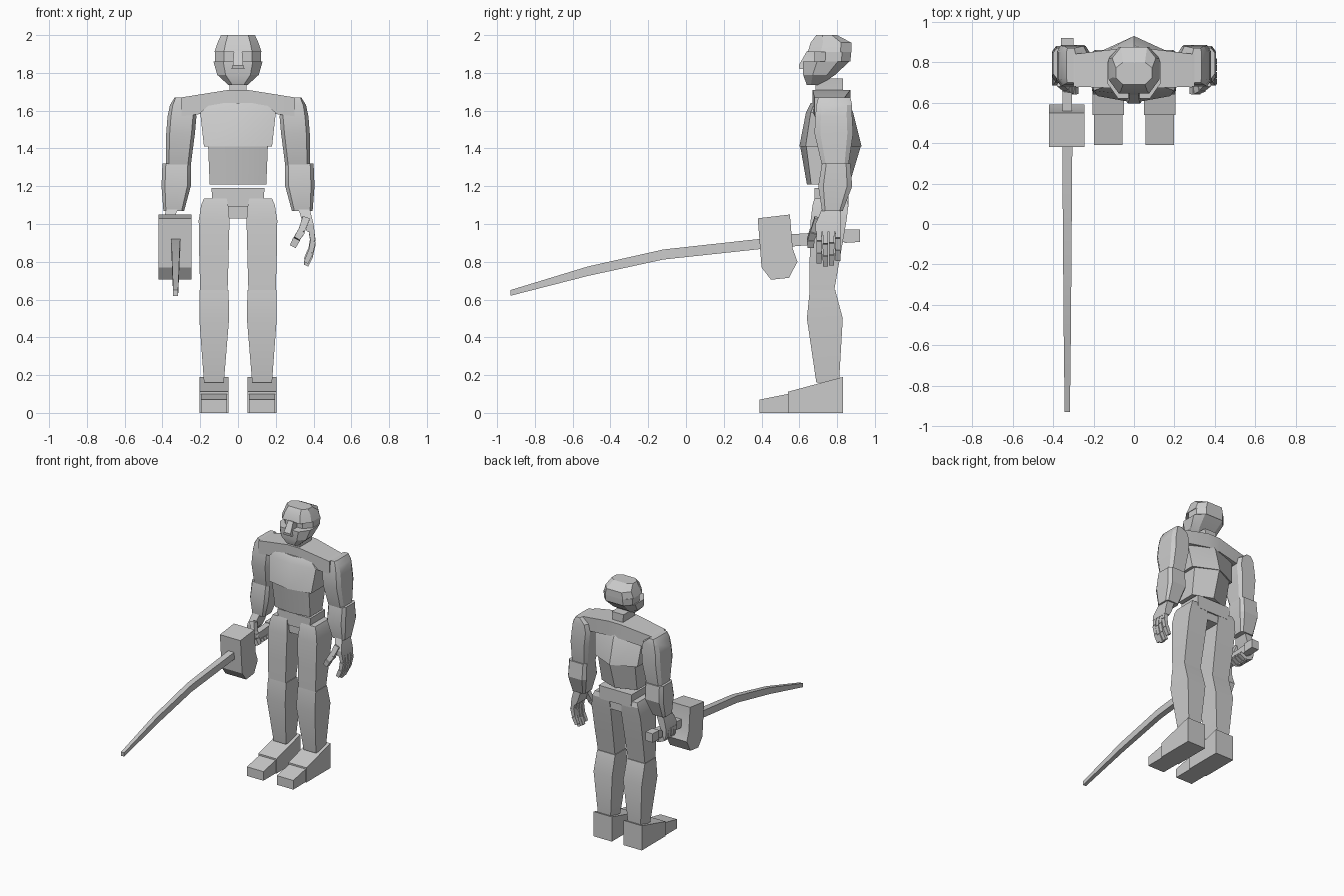
import bpy
import bmesh
import math
from mathutils import Vector

# Remove the default cube
cube = bpy.data.objects.get("Cube")
if cube:
    bpy.data.objects.remove(cube, do_unlink=True)

# Single clay colour
grey = bpy.data.materials.new("plain grey")
grey.use_nodes = True
GREY_COLOUR = (0.6, 0.6, 0.6, 1.0)
grey.diffuse_color = GREY_COLOUR
grey.node_tree.nodes["Principled BSDF"].inputs["Base Color"].default_value = GREY_COLOUR

# Cross-section outlines inside a unit square
SQUARE = [(0, 0), (1, 0), (1, 1), (0, 1)]
CUT = [(.12, 0), (.88, 0), (1, .15), (1, .85), (.88, 1), (.12, 1), (0, .85), (0, .15)]
RIDGED = [(0, .1), (.5, 0), (1, .1), (1, .75), (.5, 1), (0, .75)]
SKULL = [(.2, 0), (.8, 0), (1, .3), (1, .75), (.8, 1), (.2, 1), (0, .75), (0, .3)]


def finish(name, bm):
    """Turn a bmesh into a shaded object with the shared material."""
    bmesh.ops.recalc_face_normals(bm, faces=bm.faces)
    mesh = bpy.data.meshes.new(name)
    bm.to_mesh(mesh)
    bm.free()
    mesh.materials.append(grey)
    obj = bpy.data.objects.new(name, mesh)
    bpy.context.collection.objects.link(obj)
    bpy.ops.object.select_all(action='DESELECT')
    obj.select_set(True)
    bpy.context.view_layer.objects.active = obj
    bpy.ops.object.shade_smooth_by_angle(angle=math.radians(20))
    return obj


def skin(bm, rings):
    """Bridge successive point rings and cap both ends."""
    loops = [[bm.verts.new(point) for point in ring] for ring in rings]
    count = len(loops[0])
    for lower, upper in zip(loops, loops[1:]):
        for i in range(count):
            j = (i + 1) % count
            bm.faces.new((lower[i], lower[j], upper[j], upper[i]))
    bm.faces.new(loops[0][::-1])
    bm.faces.new(loops[-1])


def upright(name, levels, outline=SQUARE, side=1):
    """Loft along z; each level is (z, x min, x max, y min, y max)."""
    bm = bmesh.new()
    skin(bm, [[(side * (x0 + (x1 - x0) * u), y0 + (y1 - y0) * v, z) for u, v in outline]
              for z, x0, x1, y0, y1 in levels])
    return finish(name, bm)


def centred(name, levels, outline):
    """Symmetric loft; each level is (z, half width, y min, y max)."""
    return upright(name, [(z, -w, w, y0, y1) for z, w, y0, y1 in levels], outline)


def plate(name, profile, x0, x1, side=1):
    """Extrude a (y, z) side profile across x."""
    bm = bmesh.new()
    skin(bm, [[(side * x, y, z) for y, z in profile] for x in (x0, x1)])
    return finish(name, bm)


def lengthwise(name, stations, x_mid):
    """Loft along y; each station is (y, half width, z min, z max)."""
    bm = bmesh.new()
    skin(bm, [[(x_mid + (2 * u - 1) * w, y, z0 + (z1 - z0) * v) for u, v in SQUARE]
              for y, w, z0, z1 in stations])
    return finish(name, bm)


def add_finger(bm, path, radius, side):
    """Chain of separate tapered blocks, one per finger bone."""
    for start, end in zip(path, path[1:]):
        a, b = Vector(start), Vector(end)
        along = (b - a).normalized()
        across = Vector((0, 1, 0))
        across = (across - along * across.dot(along)).normalized()
        depth = along.cross(across)
        rings = []
        for point, size in ((a, radius), (b, radius * .85)):
            corners = [point + across * (2 * u - 1) * size + depth * (2 * v - 1) * size
                       for u, v in SQUARE]
            rings.append([(side * c.x, c.y, c.z) for c in corners])
        skin(bm, rings)


# Head: jaw, recessed eye band and crown
centred("head", [
    (1.735, .05, .64, .71), (1.79, .11, .62, .79), (1.86, .13, .62, .865),
    (1.861, .122, .68, .87), (1.91, .122, .68, .875), (1.911, .125, .645, .875),
    (1.96, .108, .66, .875), (2, .09, .69, .80)], SKULL)
upright("nose", [(1.82, -.035, .035, .60, .67), (1.84, -.028, .028, .597, .68),
                 (1.915, -.022, .022, .64, .70)])
centred("neck", [(1.64, .045, .685, .83), (1.72, .045, .685, .83),
                 (1.77, .05, .69, .83)], SQUARE)

# Torso
centred("chest", [(1.41, .18, .60, .93), (1.59, .2, .635, .885),
                  (1.64, .14, .66, .86)], RIDGED)
centred("abdomen", [(1.21, .15, .64, .865), (1.41, .158, .605, .925)], RIDGED)

# Sloping shoulder girdle, lofted from side to side
bm = bmesh.new()
skin(bm, [[(x, y0, low), (x, y1, low), (x, y1, high), (x, y0, high)]
          for x, y0, y1, low, high in [
              (-.3, .68, .84, 1.57, 1.67), (-.05, .67, .87, 1.6, 1.71),
              (.05, .67, .87, 1.6, 1.71), (.3, .68, .84, 1.57, 1.67)]])
finish("shoulder_girdle", bm)

# Pelvis with a narrow lower block between the thighs
centred("pelvis", [(1.09, .135, .68, .86), (1.19, .14, .68, .86)], SQUARE)
centred("crotch", [(1.03, .05, .69, .85), (1.1, .06, .69, .85)], SQUARE)

for label, side in (("left", 1), ("right", -1)):
    # Legs
    upright(label + "_thigh", [
        (.65, .055, .2, .655, .785), (.82, .05, .205, .655, .815),
        (1.02, .045, .208, .66, .85), (1.1, .052, .195, .67, .86),
        (1.135, .06, .18, .68, .85)], SQUARE, side)
    upright(label + "_shin", [
        (.16, .075, .18, .69, .81), (.5, .047, .205, .64, .83),
        (.65, .05, .203, .655, .79)], SQUARE, side)

    # Feet
    plate(label + "_heel", [(.54, 0), (.83, 0), (.83, .19), (.54, .112)], .05, .205, side)
    plate(label + "_toes", [(.39, 0), (.55, 0), (.55, .102), (.39, .07)], .057, .197, side)

    # Arms
    upright(label + "_upper_arm", [
        (1.31, .25, .382, .72, .86), (1.48, .228, .38, .68, .885),
        (1.57, .22, .373, .685, .88), (1.63, .235, .36, .69, .88),
        (1.67, .29, .335, .70, .87)], CUT, side)
    upright(label + "_forearm", [
        (1.07, .285, .395, .72, .83), (1.2, .25, .405, .70, .88),
        (1.32, .25, .4, .72, .87)], CUT, side)

    # Hands: the left hangs open, the right curls round the grip
    upright(label + "_palm", [(.96, .365, .405, .685, .82), (1.0, .345, .4, .685, .82),
                              (1.08, .32, .38, .72, .82)], SQUARE, side)
    bm = bmesh.new()
    for i in range(4):
        y = .705 + i * .033
        drop = (0, .015, .01, -.015)[i]
        if side > 0:
            path = [(.387, y, .975), (.397, y, .91 - drop),
                    (.385, y, .85 - drop), (.36, y, .795 - drop)]
        else:
            path = [(.39, y, .97), (.385, y, .90), (.335, y, .875), (.285, y, .9)]
        add_finger(bm, path, .015, side)
    finish(label + "_fingers", bm)
    bm = bmesh.new()
    add_finger(bm, [(.36, .7, 1.03), (.335, .675, .96), (.31, .66, .92), (.29, .66, .88)],
               .02, side)
    finish(label + "_thumb", bm)

# Weapon: curved blade, block guard, grip and pommel
lengthwise("blade", [(-.93, .013, .62, .65), (-.52, .018, .725, .775),
                     (-.12, .021, .812, .865), (.4, .025, .868, .922)], -.33)
plate("guard", [(.38, 1.03), (.55, 1.05), (.565, .87), (.59, .80), (.545, .715),
                (.45, .705), (.40, .77)], -.42, -.245)
lengthwise("grip", [(.55, .024, .88, .945), (.85, .024, .905, .965)], -.33)
lengthwise("pommel", [(.84, .03, .9, .97), (.92, .03, .905, .972)], -.33)
